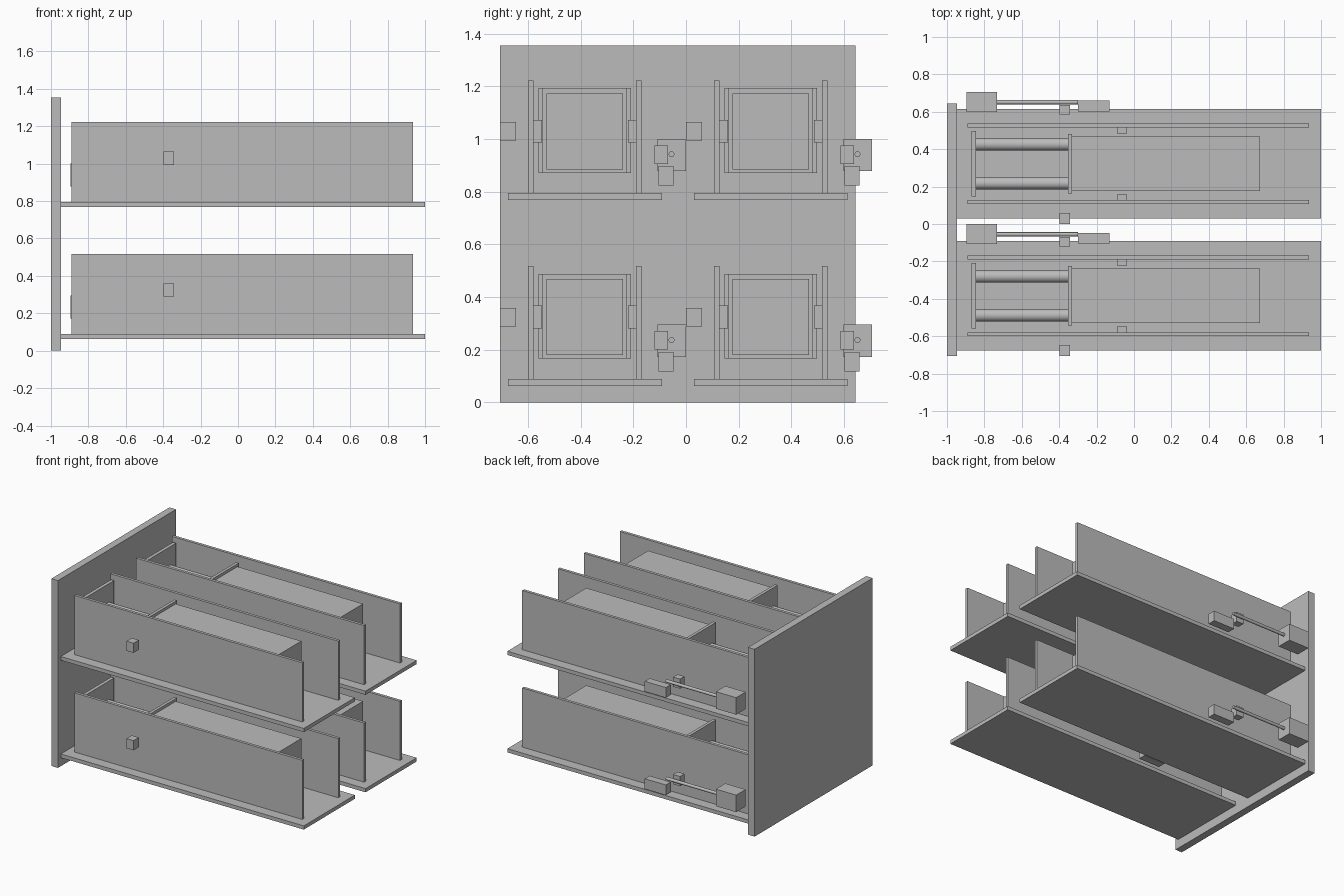
import bpy
import math
from mathutils import Matrix

cube = bpy.data.objects.get("Cube")
if cube:
    bpy.data.objects.remove(cube, do_unlink=True)

grey = bpy.data.materials.new("plain_grey")
grey.use_nodes = True
COLOR = (0.5, 0.5, 0.5, 1)
grey.diffuse_color = COLOR
grey.node_tree.nodes["Principled BSDF"].inputs["Base Color"].default_value = COLOR


def box(name, x, y, z):
    """Box from (min, max) ranges on each axis."""
    bpy.ops.mesh.primitive_cube_add(size=1)
    ob = bpy.context.object
    ob.name = name
    size = [b - a for a, b in (x, y, z)]
    mid = [(a + b) / 2 for a, b in (x, y, z)]
    ob.data.transform(Matrix.Translation(mid) @ Matrix.Diagonal((*size, 1)))
    ob.data.materials.append(grey)
    return ob


def rod(name, x, y, z, radius):
    """Smooth cylinder lying along x."""
    bpy.ops.mesh.primitive_cylinder_add(
        vertices=32, radius=radius, depth=x[1] - x[0],
        location=((x[0] + x[1]) / 2, y, z), rotation=(0, math.pi / 2, 0))
    ob = bpy.context.object
    ob.name = name
    ob.data.materials.append(grey)
    bpy.ops.object.shade_smooth_by_angle(angle=math.radians(40))
    return ob


def tray_unit(tag, y0, z0):
    """One tray; y0 is its centre line and z0 the underside of its base."""
    def part(name, x, y, z):
        return box(f"{tag}_{name}", x, (y0 + y[0], y0 + y[1]), (z0 + z[0], z0 + z[1]))

    # Base and side walls with their inner pads
    part("base", (-0.945, 1), (-0.292, 0.292), (0, 0.027))
    for side, s in (("right", -1), ("left", 1)):
        part(f"{side}_wall", (-0.89, 0.935), sorted((s * 0.195, s * 0.216)), (0.027, 0.455))
        part(f"{side}_pad", (-0.091, -0.037), sorted((s * 0.163, s * 0.195)), (0.218, 0.305))
        # Paired cylinders between the two plates
        rod(f"{tag}_{side}_cylinder", (-0.845, -0.353), y0 + s * 0.104, z0 + 0.26, 0.034)

    # Pusher plates and the long block
    part("rear_plate", (-0.87, -0.845), (-0.176, 0.176), (0.103, 0.425))
    part("push_plate", (-0.353, -0.331), (-0.16, 0.16), (0.103, 0.425))
    part("long_block", (-0.331, 0.674), (-0.145, 0.145), (0.117, 0.405))

    # Sensor blocks outside the walls
    part("front_sensor", (-0.398, -0.342), (-0.322, -0.262), (0.226, 0.296))
    part("back_sensor", (-0.398, -0.342), (0.264, 0.315), (0.138, 0.208))

    # Drive at the back: motor, shaft and stop block
    part("motor", (-0.896, -0.733), (0.276, 0.384), (0.11, 0.233))
    rod(f"{tag}_drive_shaft", (-0.733, -0.3), y0 + 0.329, z0 + 0.174, 0.011)
    part("stop_block", (-0.3, -0.131), (0.28, 0.337), (0.055, 0.129))


# Upright end panel
box("end_panel", (-1, -0.947), (-0.706, 0.644), (0, 1.355))

# Two columns and two levels of trays
for level, z in (("lower", 0.063), ("upper", 0.768)):
    for column, y in (("front", -0.384), ("back", 0.322)):
        tray_unit(f"{level}_{column}", y, z)
